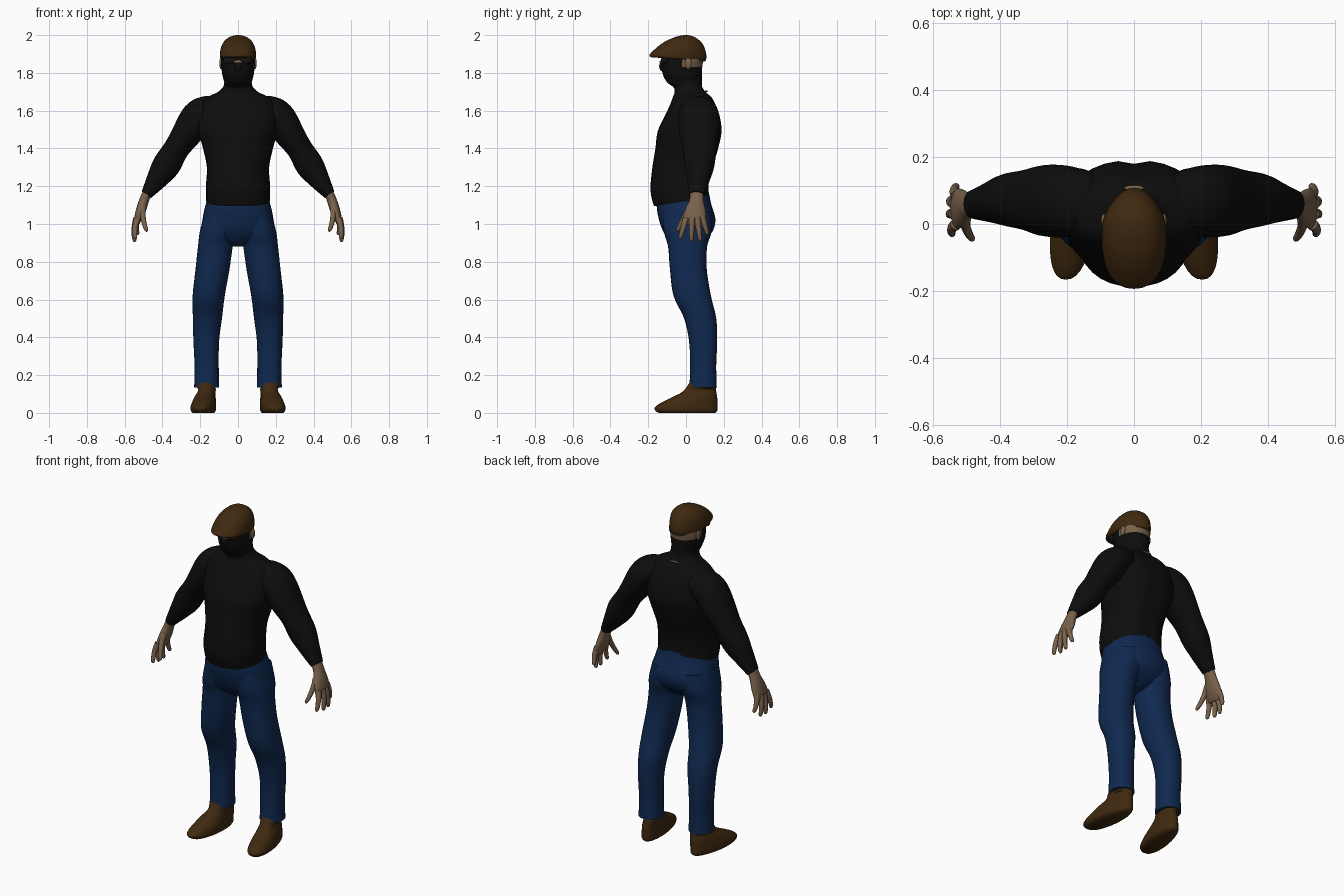
import bpy, bmesh, math
from mathutils import Vector

if "Cube" in bpy.data.objects:
    bpy.data.objects.remove(bpy.data.objects["Cube"])


def material(name, rgb):
    m = bpy.data.materials.new(name)
    m.use_nodes = True
    m.diffuse_color = (*rgb, 1)
    bsdf = m.node_tree.nodes["Principled BSDF"]
    bsdf.inputs["Base Color"].default_value = (*rgb, 1)
    bsdf.inputs["Roughness"].default_value = 0.8
    return m


BLACK = material("black cloth", (0.004, 0.004, 0.004))
DENIM = material("blue denim", (0.005, 0.022, 0.08))
BROWN = material("brown leather", (0.05, 0.022, 0.005))
SKIN = material("skin", (0.19, 0.12, 0.07))
LENS = material("dark lens", (0.008, 0.008, 0.01))


def spline(rows, steps):
    """Smooth a list of equal-length tuples with a Catmull-Rom curve."""
    out = []
    for i in range(len(rows) - 1):
        quad = [rows[max(i - 1, 0)], rows[i], rows[i + 1], rows[min(i + 2, len(rows) - 1)]]
        for k in range(steps):
            t = k / steps
            out.append([b + 0.5 * t * (c - a + t * (2 * a - 5 * b + 4 * c - d + t * (3 * (b - c) + d - a)))
                        for a, b, c, d in zip(*quad)])
    return out + [list(rows[-1])]


def finish(name, bm, mats, mirror=False, rule=None):
    bmesh.ops.recalc_face_normals(bm, faces=bm.faces)
    for f in bm.faces:
        f.smooth = True
        if rule:
            f.material_index = rule(f.calc_center_median())
    mesh = bpy.data.meshes.new(name)
    bm.to_mesh(mesh)
    bm.free()
    for m in mats:
        mesh.materials.append(m)
    obj = bpy.data.objects.new(name, mesh)
    bpy.context.collection.objects.link(obj)
    if mirror:
        obj.modifiers.new("mirror", 'MIRROR').use_mirror_merge = False
    bpy.context.view_layer.objects.active = obj
    obj.select_set(True)
    bpy.ops.object.shade_smooth_by_angle(angle=math.radians(60))
    obj.select_set(False)
    return obj


def skin_rings(name, rings, mats, power=2.0, warp=None, sides=32, **kw):
    """Bridge rings given as (centre, side vector, depth vector)."""
    bm = bmesh.new()
    loops = []
    for c, u, v in rings:
        loop = []
        for k in range(sides):
            a = 2 * math.pi * k / sides
            ca, sa = math.cos(a), math.sin(a)
            p = c + u * math.copysign(abs(ca) ** (2 / power), ca) + v * math.copysign(abs(sa) ** (2 / power), sa)
            loop.append(bm.verts.new(warp(p) if warp else p))
        loops.append(loop)
    for a, b in zip(loops, loops[1:]):
        for k in range(sides):
            j = (k + 1) % sides
            bm.faces.new((a[k], a[j], b[j], b[k]))
    bm.faces.new(loops[0])
    bm.faces.new(loops[-1])
    return finish(name, bm, mats, **kw)


def stack(name, rows, mats, steps=5, **kw):
    """Level rings: (z, centre x, half width, front y, back y)."""
    rings = [(Vector((x, (f + b) / 2, z)), Vector((w, 0, 0)), Vector((0, (b - f) / 2, 0)))
             for z, x, w, f, b in spline(rows, steps)]
    return skin_rings(name, rings, mats, **kw)


def limb(name, rows, mats, steps=5, **kw):
    """Rings square to a path: (x, y, z, radius, radius along y)."""
    rows = spline(rows, steps)
    rings = []
    for i, (x, y, z, r, ry) in enumerate(rows):
        t = Vector(rows[min(i + 1, len(rows) - 1)][:3]) - Vector(rows[max(i - 1, 0)][:3])
        u = t.cross(Vector((0, 1, 0))).normalized()
        rings.append((Vector((x, y, z)), u * r, u.cross(t).normalized() * ry))
    return skin_rings(name, rings, mats, **kw)


def ellipsoid(name, at, size, mat, mirror=False):
    bm = bmesh.new()
    bmesh.ops.create_uvsphere(bm, u_segments=20, v_segments=12, radius=1)
    for v in bm.verts:
        v.co = Vector(at) + v.co * Vector(size)
    return finish(name, bm, [mat], mirror)


# Sweater body with a spine groove and a hem that rises at the back
def torso_warp(p):
    if p.y > 0:
        p.y -= 0.012 * math.exp(-(p.x / 0.03) ** 2)
    p.z += 0.15 * p.y * max(0, min(1, (1.3 - p.z) / 0.15))
    return p


stack("sweater_body", [
    (1.12, 0, .168, -.17, .125), (1.2, 0, .17, -.188, .125), (1.3, 0, .165, -.178, .145),
    (1.4, 0, .185, -.162, .175), (1.49, 0, .21, -.15, .192), (1.57, 0, .215, -.113, .182),
    (1.63, 0, .205, -.085, .16), (1.67, 0, .165, -.07, .14), (1.7, 0, .105, -.06, .11),
    (1.73, 0, .077, -.065, .092), (1.76, 0, .072, -.065, .086)],
    [BLACK], power=2.2, warp=torso_warp)

# Sleeves
limb("sleeves", [
    (.12, .06, 1.60, .075, .085), (.165, .065, 1.595, .083, .1), (.215, .068, 1.565, .087, .108),
    (.27, .07, 1.48, .08, .106), (.325, .072, 1.40, .068, .09), (.38, .072, 1.31, .074, .078),
    (.43, .065, 1.235, .056, .06), (.485, .058, 1.155, .03, .042)], [BLACK], mirror=True)

# Trousers
stack("trouser_seat", [
    (1.17, 0, .15, -.14, .12), (1.1, 0, .172, -.155, .135), (1.03, 0, .187, -.145, .155),
    (.97, 0, .19, -.125, .145), (.92, 0, .14, -.095, .105), (.88, 0, .04, -.05, .05)],
    [DENIM], power=2.3)
stack("trouser_legs", [
    (1.06, .095, .08, -.125, .135), (.96, .107, .095, -.117, .135), (.88, .12, .092, -.095, .112),
    (.76, .135, .09, -.085, .11), (.62, .155, .085, -.066, .132), (.5, .162, .077, -.01, .16),
    (.38, .168, .068, .016, .165), (.25, .166, .064, .022, .16), (.135, .166, .066, .018, .163)],
    [DENIM], power=2.2, mirror=True)


# Shoes, narrow at the heel and turned slightly outward
def shoe_warp(p):
    c = 0.182
    if p.z < 0.13:
        p.x = c + (p.x - c) * (0.92 - 0.9 * p.y * (p.y > 0)) - 0.13 * p.y
    return p


stack("shoes", [
    (0, .182, .058, -.145, .155), (.012, .182, .068, -.162, .165), (.03, .182, .07, -.164, .166),
    (.055, .18, .067, -.13, .166), (.085, .178, .06, -.07, .165), (.115, .172, .053, -.015, .16),
    (.17, .168, .05, .025, .155)], [BROWN], power=2.3, warp=shoe_warp, mirror=True)

# Hands
limb("palms", [
    (.475, .058, 1.18, .024, .036), (.497, .056, 1.125, .026, .038), (.515, .05, 1.07, .026, .055),
    (.53, .045, 1.025, .02, .06), (.537, .042, .995, .01, .045)], [SKIN], mirror=True)
for finger, base, tip in [
        ("thumbs", (.505, .02, 1.09), (.482, -.048, .96)),
        ("index_fingers", (.532, .0, 1.03), (.543, -.032, .92)),
        ("middle_fingers", (.537, .032, 1.03), (.547, .028, .905)),
        ("ring_fingers", (.537, .06, 1.03), (.545, .075, .908)),
        ("little_fingers", (.53, .085, 1.04), (.53, .115, .942))]:
    a, b = Vector(base), Vector(tip)
    bend = Vector((.008, 0, 0))
    rows = [(*(a.lerp(b, t) + bend * math.sin(math.pi * t)), r, r)
            for t, r in ((0, .018), (.35, .015), (.7, .0125), (.93, .01), (1, .003))]
    limb(finger, rows, [SKIN], sides=12, steps=3, mirror=True)

# Head: cloth covers the lower face and neck, skin shows behind the eyes
stack("head", [
    (1.69, 0, .074, -.05, .088), (1.725, 0, .071, -.068, .086), (1.75, 0, .073, -.1, .084),
    (1.79, 0, .083, -.122, .084), (1.83, 0, .088, -.128, .086), (1.87, 0, .09, -.126, .09),
    (1.93, 0, .08, -.1, .085)], [BLACK, SKIN], steps=8, power=2.15,
    rule=lambda c: int(c.z > 1.832 and c.y > -0.02))
ellipsoid("ears", (.09, .012, 1.85), (.009, .018, .03), SKIN, True)
ellipsoid("covered_nose", (0, -.126, 1.835), (.02, .016, .026), BLACK)
ellipsoid("nose_bridge", (0, -.128, 1.858), (.022, .012, .01), SKIN)
ellipsoid("sunglass_lenses", (.042, -.113, 1.868), (.036, .02, .022), LENS, True)
ellipsoid("nape_gap", (0, .108, 1.703), (.03, .008, .005), SKIN)


# Flat cap drawn forward into a short peak
def cap_warp(p):
    p.x *= 1 - 0.25 * max(0, (p.y - 0.02) / 0.085)
    p.z -= 0.08 * p.y * max(0, (2 - p.z) / 0.13)
    return p


stack("flat_cap", [
    (1.868, 0, .088, -.185, .1), (1.878, 0, .095, -.194, .106), (1.9, 0, .096, -.18, .108),
    (1.94, 0, .088, -.142, .097), (1.97, 0, .071, -.1, .075), (1.99, 0, .045, -.055, .045),
    (1.998, 0, .02, -.025, .02), (2, 0, .004, -.006, .004)], [BROWN], power=2.3, warp=cap_warp)
